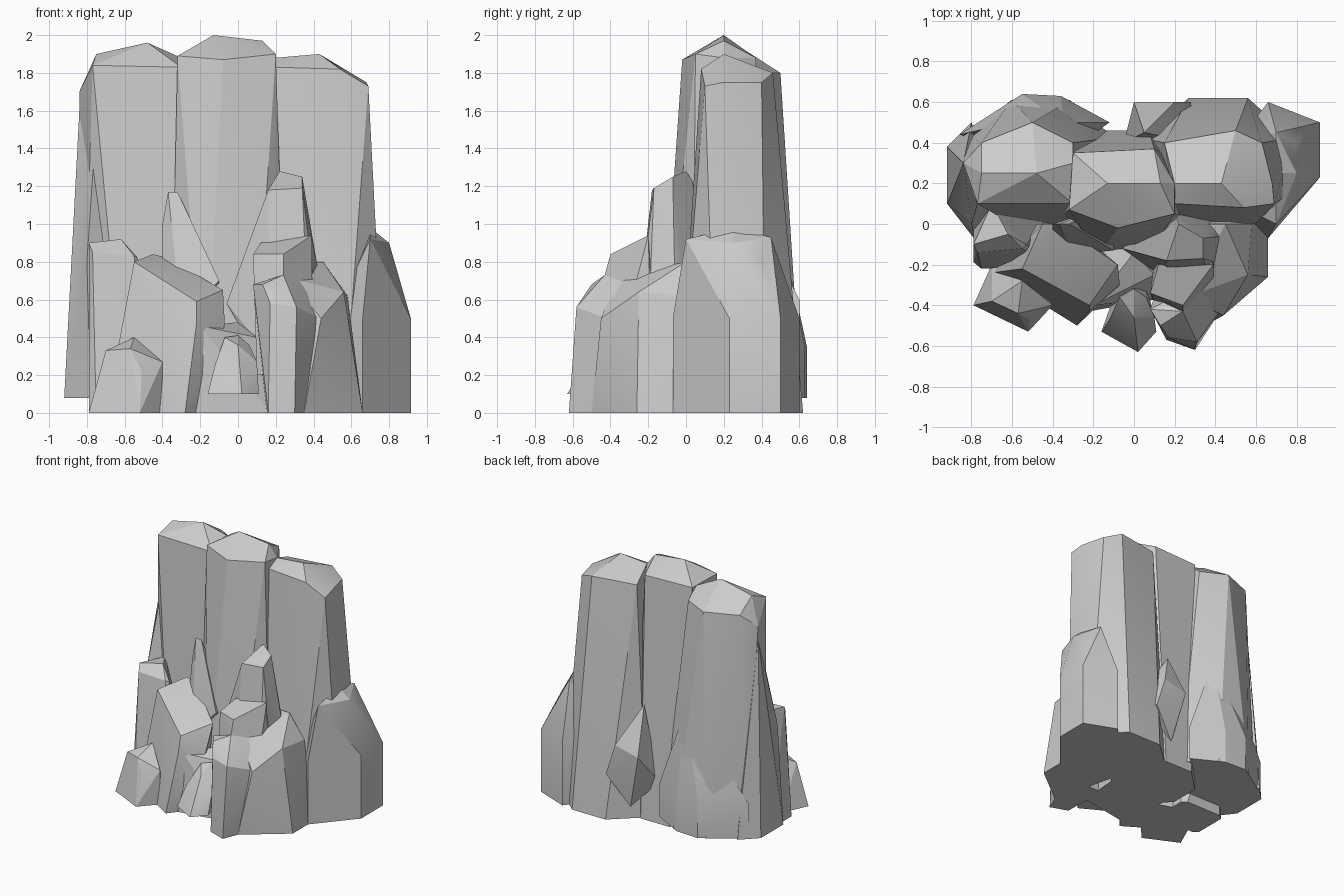
import bpy
import bmesh
from math import radians

default_cube = bpy.data.objects.get("Cube")
if default_cube:
    bpy.data.objects.remove(default_cube, do_unlink=True)

# One plain stone colour
stone = bpy.data.materials.new("grey stone")
stone.use_nodes = True
stone_colour = (0.6, 0.6, 0.6, 1)
stone.diffuse_color = stone_colour
stone.node_tree.nodes["Principled BSDF"].inputs["Base Color"].default_value = stone_colour


def column(outline, bottom, top):
    """Repeat a ground outline at two heights."""
    return [(x, y, z) for z in (bottom, top) for x, y in outline]


def block(left, right, front, back, height=0, cut=0.3):
    """Corner points of a rectangle with clipped corners."""
    dx, dy = (right - left) * cut, (back - front) * cut
    return [(x, y, height) for x, y in (
        (left + dx, front), (right - dx, front), (right, front + dy), (right, back - dy),
        (right - dx, back), (left + dx, back), (left, back - dy), (left, front + dy))]


def slab(outline, height=0):
    """Lay a ground outline flat at one height."""
    return [(x, y, height) for x, y in outline]


def rock(name, *point_groups):
    """Wrap the points in a faceted convex stone."""
    bm = bmesh.new()
    for group in point_groups:
        for point in group:
            bm.verts.new(point)
    hull = bmesh.ops.convex_hull(bm, input=bm.verts[:])
    unused = {vert for vert in hull["geom_interior"] + hull["geom_unused"]
              if isinstance(vert, bmesh.types.BMVert) and vert.is_valid}
    bmesh.ops.delete(bm, geom=list(unused), context="VERTS")
    bmesh.ops.dissolve_limit(bm, angle_limit=radians(4), verts=bm.verts[:], edges=bm.edges[:])
    bmesh.ops.recalc_face_normals(bm, faces=bm.faces[:])
    mesh = bpy.data.meshes.new(name)
    bm.to_mesh(mesh)
    bm.free()
    mesh.materials.append(stone)
    stone_object = bpy.data.objects.new(name, mesh)
    bpy.context.collection.objects.link(stone_object)
    bpy.ops.object.select_all(action="DESELECT")
    stone_object.select_set(True)
    bpy.context.view_layer.objects.active = stone_object
    bpy.ops.object.shade_smooth_by_angle(angle=radians(20))


# Three tall pillars: front rim, ridge and back rim over a wider foot
rock("left_pillar",
     [(-.77, .1, 1.84), (-.3, .1, 1.83)],
     [(-.75, .25, 1.9), (-.48, .25, 1.96), (-.3, .3, 1.88)],
     [(-.84, .3, 1.7), (-.75, .4, 1.8), (-.5, .5, 1.8), (-.3, .4, 1.8)],
     block(left=-.82, right=-.1, front=0, back=.61, height=.08))
rock("centre_pillar",
     [(-.32, .07, 1.89), (-.08, -.02, 1.87), (.2, .05, 1.9)],
     [(-.13, .2, 2), (.13, .2, 1.97)],
     [(-.3, .35, 1.88), (.1, .37, 1.88), (.2, .2, 1.88)],
     block(left=-.36, right=.26, front=-.15, back=.46))
rock("right_pillar",
     [(.2, .1, 1.83), (.54, .08, 1.82), (.69, .1, 1.73)],
     [(.2, .2, 1.88), (.43, .2, 1.9), (.68, .2, 1.75)],
     [(.15, .4, 1.8), (.5, .46, 1.8), (.63, .4, 1.75)],
     block(left=.05, right=.78, front=-.04, back=.62))

# Shoulders and buttresses around the pillars
rock("right_shoulder",
     column([(.66, -.07), (.915, .23), (.915, .5), (.66, .6), (.5, .4), (.5, .1)],
            bottom=0, top=.5),
     [(.7, 0, .92), (.7, .25, .98), (.8, .25, .9), (.7, .45, .93), (.8, .4, .8)])
rock("left_buttress",
     slab([(-.92, .1), (-.92, .38), (-.8, .5), (-.6, 0), (-.78, -.08)], height=.08),
     [(-.84, .3, 1.6), (-.9, .2, .65), (-.9, .3, .65), (-.74, .2, 1.7), (-.8, 0, .8)])
rock("back_buttress",
     column([(-.12, .5), (-.36, .63), (-.55, .64), (-.86, .44), (-.4, .3)],
            bottom=.08, top=.35),
     [(-.35, .5, 1), (-.6, .5, .75)])
rock("back_shard",
     [(0, .6, .55), (.05, .45, .9), (.2, .6, .6), (.28, .6, .35)],
     [(.1, .55, .12), (-.05, .4, .3), (.3, .4, .5)])

# Stepped stones on the front left
rock("left_step",
     block(left=-.79, right=-.4, front=-.22, back=.1, cut=.1),
     [(-.79, -.1, .9), (-.77, -.14, .85), (-.55, -.12, .83)],
     [(-.62, -.05, .92), (-.53, -.1, .82), (-.7, .1, .9)])
rock("slanted_slab",
     slab([(-.7, -.24), (-.28, -.5), (-.2, -.4), (-.2, -.1), (-.5, 0)]),
     [(-.55, -.22, .8), (-.22, -.4, .59), (-.22, -.43, .47), (-.07, -.3, .47)],
     [(-.45, 0, .84), (-.37, 0, .82), (-.08, -.2, .65)])
rock("left_foot_stone",
     slab([(-.79, -.4), (-.52, -.53), (-.4, -.4), (-.5, -.2), (-.7, -.2)]),
     [(-.7, -.38, .33), (-.57, -.44, .34), (-.51, -.47, .22)],
     [(-.55, -.28, .4), (-.4, -.4, .27)])
rock("thin_spike",
     [(-.37, 0, 1.17), (-.32, 0, 1.17), (-.4, 0, 1)],
     [(-.4, -.06, .6), (-.1, -.13, .7), (-.1, .1, .6), (-.3, -.15, .5)])

# Low stones at the middle of the front
rock("centre_base",
     slab([(-.28, -.44), (-.05, -.36), (.17, -.36), (.2, 0), (-.3, 0)]),
     [(-.2, -.4, .46), (-.07, -.24, .47), (0, -.14, .48), (.1, -.25, .4)])
rock("centre_foot_stone",
     slab([(-.16, -.53), (.02, -.63), (.11, -.53), (.06, -.3), (-.08, -.3)], height=.1),
     [(-.07, -.36, .4), (0, -.32, .41), (.06, -.36, .36), (0, -.46, .36)],
     [(-.12, -.47, .26), (.1, -.46, .27)])

# Stepped stones on the front right
rock("right_spire",
     block(left=.1, right=.45, front=-.28, back=.1, height=.3, cut=.2),
     [(.16, -.18, 1.18), (.34, -.17, 1.19), (.22, 0, 1.28)],
     [(.34, -.07, 1.25), (.2, .05, 1.2), (.43, -.06, .72), (-.06, -.12, .58)])
rock("right_step",
     block(left=.1, right=.4, front=-.42, back=-.15, height=.2, cut=.1),
     [(.08, -.34, .84), (.12, -.2, .9), (.39, -.2, .94), (.24, -.4, .84), (.24, -.43, .73)])
rock("right_foot_block",
     slab([(.16, -.57), (.3, -.62), (.37, -.45), (.36, -.2), (.15, -.2)]),
     [(.08, -.42, .68), (.13, -.5, .68), (.17, -.56, .58), (.31, -.58, .56)],
     [(.24, -.43, .73), (.43, -.42, .5), (.4, -.25, .68)])
rock("right_side_block",
     slab([(.35, -.5), (.66, -.26), (.66, 0), (.6, .1), (.2, .1)]),
     [(.26, -.36, .72), (.56, -.25, .64), (.45, 0, .8)],
     [(.44, -.45, .5), (.58, 0, .62), (.3, 0, .8)])
